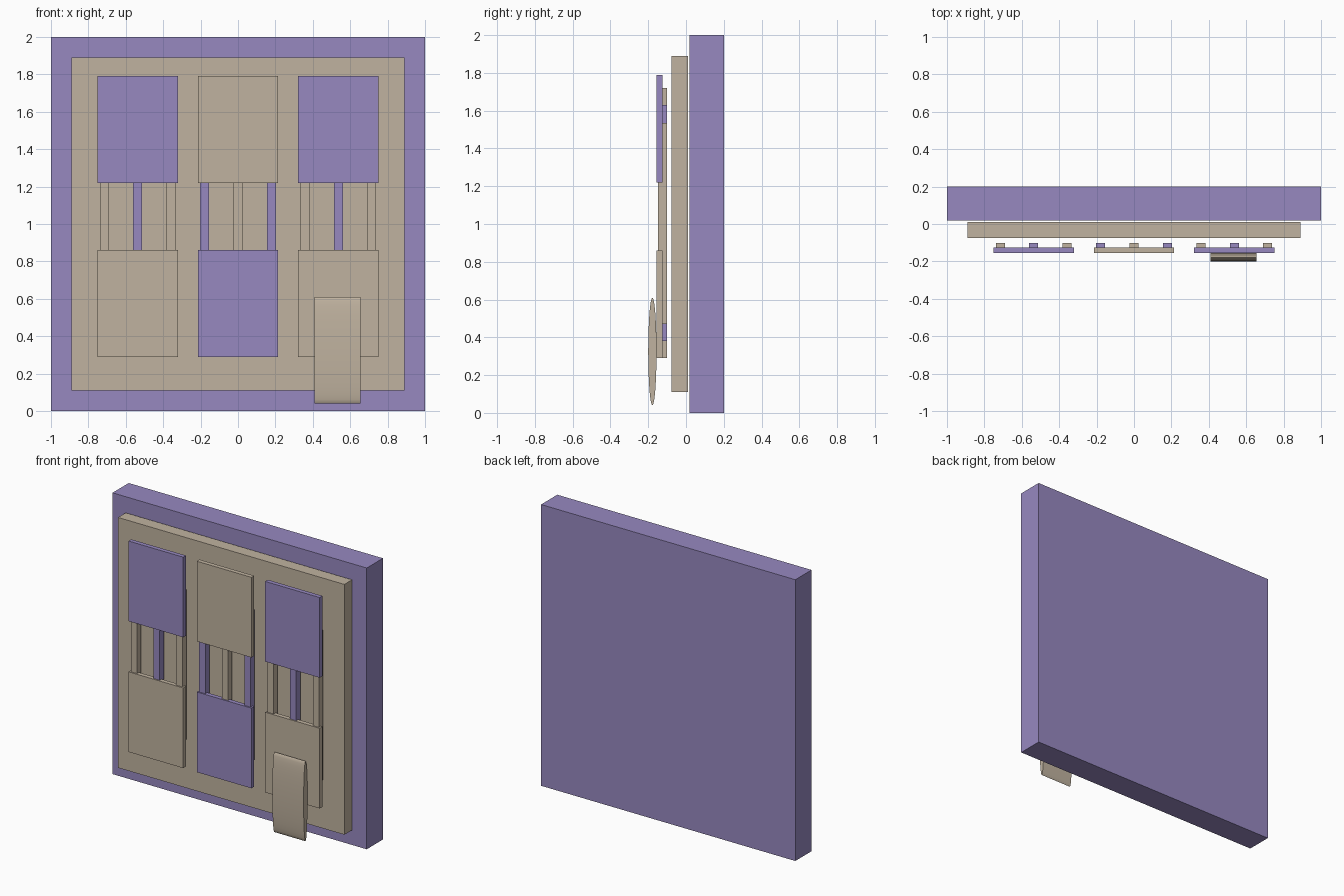
import bpy, math
from mathutils import Matrix

if "Cube" in bpy.data.objects:
    bpy.data.objects.remove(bpy.data.objects["Cube"])


def material(name, color):
    m = bpy.data.materials.new(name)
    m.diffuse_color = color
    m.use_nodes = True
    m.node_tree.nodes["Principled BSDF"].inputs["Base Color"].default_value = m.diffuse_color
    return m


PURPLE = material("purple", (0.31, 0.25, 0.53, 1))
TAN = material("tan", (0.53, 0.45, 0.35, 1))


def box(name, x, y, z, mat):
    """Box from (min, max) ranges on each axis."""
    size = [r[1] - r[0] for r in (x, y, z)]
    mid = [(r[0] + r[1]) / 2 for r in (x, y, z)]
    bpy.ops.mesh.primitive_cube_add(size=1, location=mid)
    ob = bpy.context.object
    ob.name = name
    ob.data.transform(Matrix.Diagonal((*size, 1)))
    ob.data.materials.append(mat)
    return ob


# Backing board and raised panel
box("back_board", (-1, 1), (0.018, 0.2), (0, 2), PURPLE)
box("front_panel", (-0.89, 0.89), (-0.076, 0.01), (0.11, 1.89), TAN)

# Three columns of paired plates joined by three bars, colours alternating
for col, cx in enumerate((-0.537, 0, 0.537)):
    a, b = (PURPLE, TAN) if col % 2 == 0 else (TAN, PURPLE)
    px, py = (cx - 0.215, cx + 0.215), (-0.156, -0.125)
    box(f"upper_plate_{col}", px, py, (1.22, 1.79), a)
    box(f"lower_plate_{col}", px, py, (0.29, 0.86), b)
    # Bars get shorter from left to right
    for i, (low, high) in enumerate(((0.29, 1.72), (0.38, 1.63), (0.47, 1.535))):
        bx = cx + (i - 1) * 0.178
        box(f"bar_{col}_{i}", (bx - 0.024, bx + 0.024), (-0.147, -0.101),
            (low, high), a if i == 1 else b)

# Flattened round handle at the lower right
bpy.ops.mesh.primitive_cylinder_add(vertices=32, radius=1, depth=0.246,
                                    location=(0.533, -0.178, 0.325))
handle = bpy.context.object
handle.name = "handle"
handle.data.transform(Matrix.Rotation(math.radians(90), 4, 'Y'))
handle.data.transform(Matrix.Diagonal((1, 0.022, 0.285, 1)))
handle.data.materials.append(TAN)
bpy.ops.object.shade_smooth_by_angle(angle=math.radians(60))
